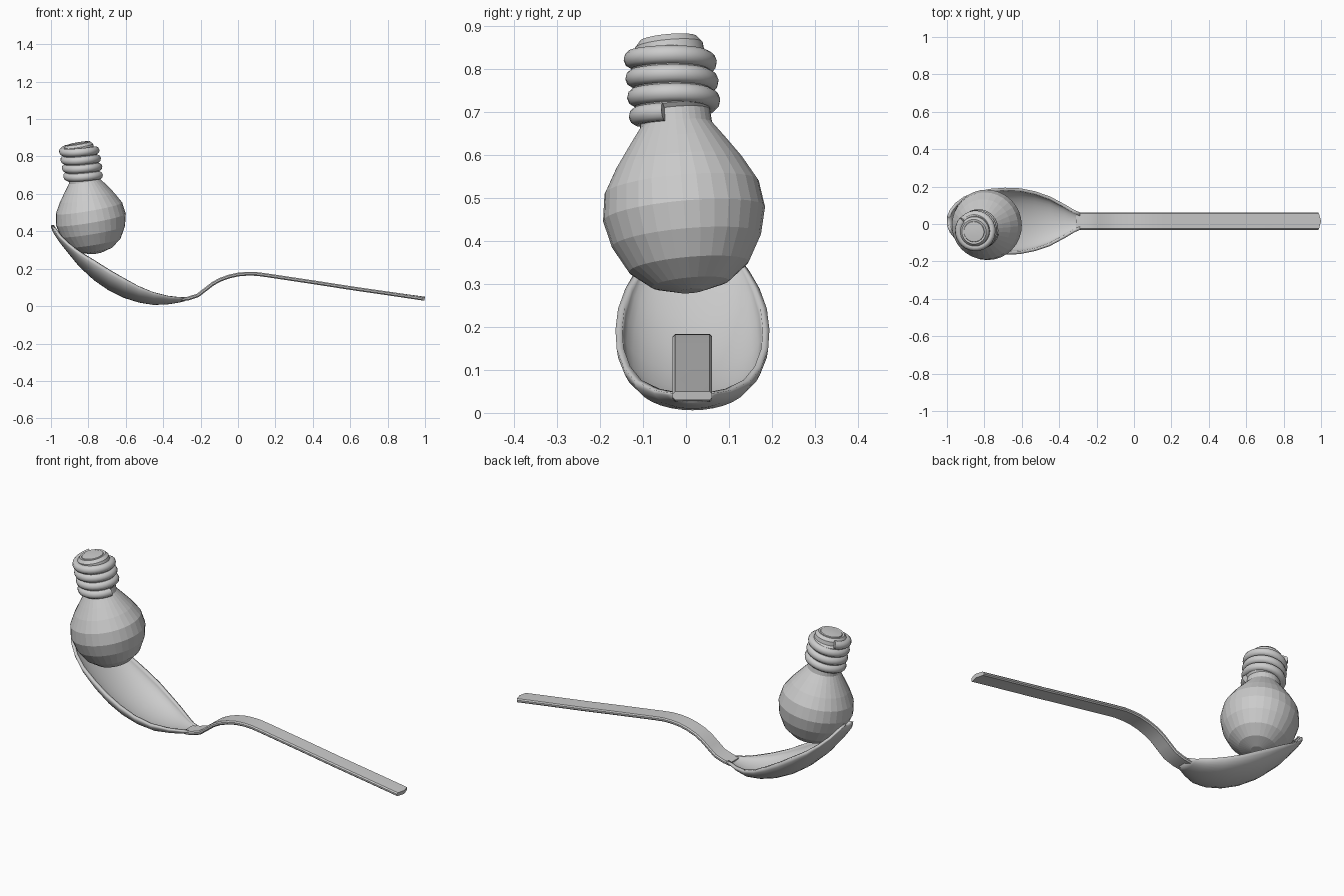
import bpy, bmesh
from math import sin, cos, pi, radians
from mathutils import Vector, Matrix

if "Cube" in bpy.data.objects:
    bpy.data.objects.remove(bpy.data.objects["Cube"])

CY = 0.015  # spoon centre line in y


def finish(name, bm, angle=None, matrix=None):
    bmesh.ops.remove_doubles(bm, verts=bm.verts, dist=1e-5)
    bmesh.ops.recalc_face_normals(bm, faces=bm.faces)
    me = bpy.data.meshes.new(name)
    bm.to_mesh(me)
    bm.free()
    ob = bpy.data.objects.new(name, me)
    bpy.context.collection.objects.link(ob)
    if matrix:
        ob.matrix_world = matrix
    if angle:
        bpy.ops.object.select_all(action='DESELECT')
        ob.select_set(True)
        bpy.context.view_layer.objects.active = ob
        bpy.ops.object.shade_smooth_by_angle(angle=radians(angle))
    return ob


def loft(rings, closed=True, caps=False):
    bm = bmesh.new()
    vs = [[bm.verts.new(p) for p in r] for r in rings]
    n = len(rings[0])
    for a, b in zip(vs, vs[1:]):
        for i in range(n if closed else n - 1):
            j = (i + 1) % n
            bm.faces.new((a[i], a[j], b[j], b[i]))
    if caps:
        bm.faces.new(vs[0])
        bm.faces.new(vs[-1])
    return bm


def lathe(name, profile, matrix, n=32, angle=None):
    rings = [[(r * cos(2 * pi * i / n), r * sin(2 * pi * i / n), t) for i in range(n)]
             for r, t in profile]
    return finish(name, loft(rings, caps=True), angle, matrix)


# Spoon bowl: stations of x, half width, rim height, underside height
stations = [(-1.0, .025, .432, .420), (-.985, .06, .412, .388), (-.955, .098, .373, .342),
            (-.91, .131, .332, .285), (-.85, .156, .289, .212), (-.77, .173, .242, .138),
            (-.69, .179, .193, .083), (-.61, .176, .148, .044), (-.53, .160, .105, .019),
            (-.45, .133, .073, .006), (-.37, .090, .053, .010), (-.32, .060, .047, .018),
            (-.285, .045, .046, .026)]
N = 16
rings = []
for x, w, zr, zb in stations:
    rings.append([(x, CY + w * sin(a), zr - (zr - zb) * cos(a))
                  for a in (-pi / 2 + pi * i / N for i in range(N + 1))])
bm = loft(rings, closed=False)
bowl = finish("spoon_bowl", bm, 40)
if bowl.data.polygons[len(bowl.data.polygons) // 2].normal.z > 0:
    bowl.data.flip_normals()
sol = bowl.modifiers.new("thickness", 'SOLIDIFY')
sol.thickness = 0.016
sol.offset = -1

# Spoon handle: rounded strip swept along the top-surface path
path = [(-.31, .045), (-.27, .05), (-.22, .066), (-.18, .097), (-.14, .128), (-.10, .150),
        (-.05, .168), (0, .179), (.05, .183), (.10, .182), (.16, .174), (.24, .162),
        (.42, .135), (.60, .107), (.80, .078), (.986, .050)]
W, T, B = 0.046, 0.020, 0.006
section = [(-W, -T + B), (-W + B, -T), (0, -T), (W - B, -T), (W, -T + B),
           (W, -B), (W - B, 0), (0, 0), (-W + B, 0), (-W, -B)]
rings = []
for k, (x, z) in enumerate(path):
    p0, p1 = path[max(k - 1, 0)], path[min(k + 1, len(path) - 1)]
    d = Vector((p1[0] - p0[0], p1[1] - p0[1])).normalized()
    end = k == len(path) - 1
    rings.append([(x - d.y * h + (.014 * (1 - (y / W) ** 2) if end else 0), CY + y, z + d.x * h)
                  for y, h in section])
finish("spoon_handle", loft(rings, caps=True), 35)

# Light bulb leans along its own axis
axis = Vector((-.17, -.09, 1)).normalized()
M = Matrix.Translation((-.787, -.005, .467)) @ Vector((0, 0, 1)).rotation_difference(axis).to_matrix().to_4x4()

lathe("bulb_glass", [(.03, -.187), (.09, -.170), (.14, -.130), (.174, -.068), (.189, -.005),
                     (.180, .058), (.148, .115), (.113, .165), (.084, .205), (.081, .25)], M)
lathe("bulb_socket", [(.081, .235), (.090, .245), (.090, .365), (.081, .375), (.079, .395),
                      (.066, .410), (.056, .408), (.054, .412), (.02, .415)], M, angle=35)

# Screw thread: helical tube
turns, per, n, R, r = 3.6, 28, 10, .087, .021
rings = []
total = int(turns * per)
for k in range(total + 1):
    a = -2 * pi * k / per
    z = .225 + .045 * k / per
    rings.append([((R + r * cos(b)) * cos(a - .3), (R + r * cos(b)) * sin(a - .3), z + r * 1.05 * sin(b))
                  for b in (2 * pi * i / n for i in range(n))])
finish("screw_thread", loft(rings, caps=True), 45, M)
